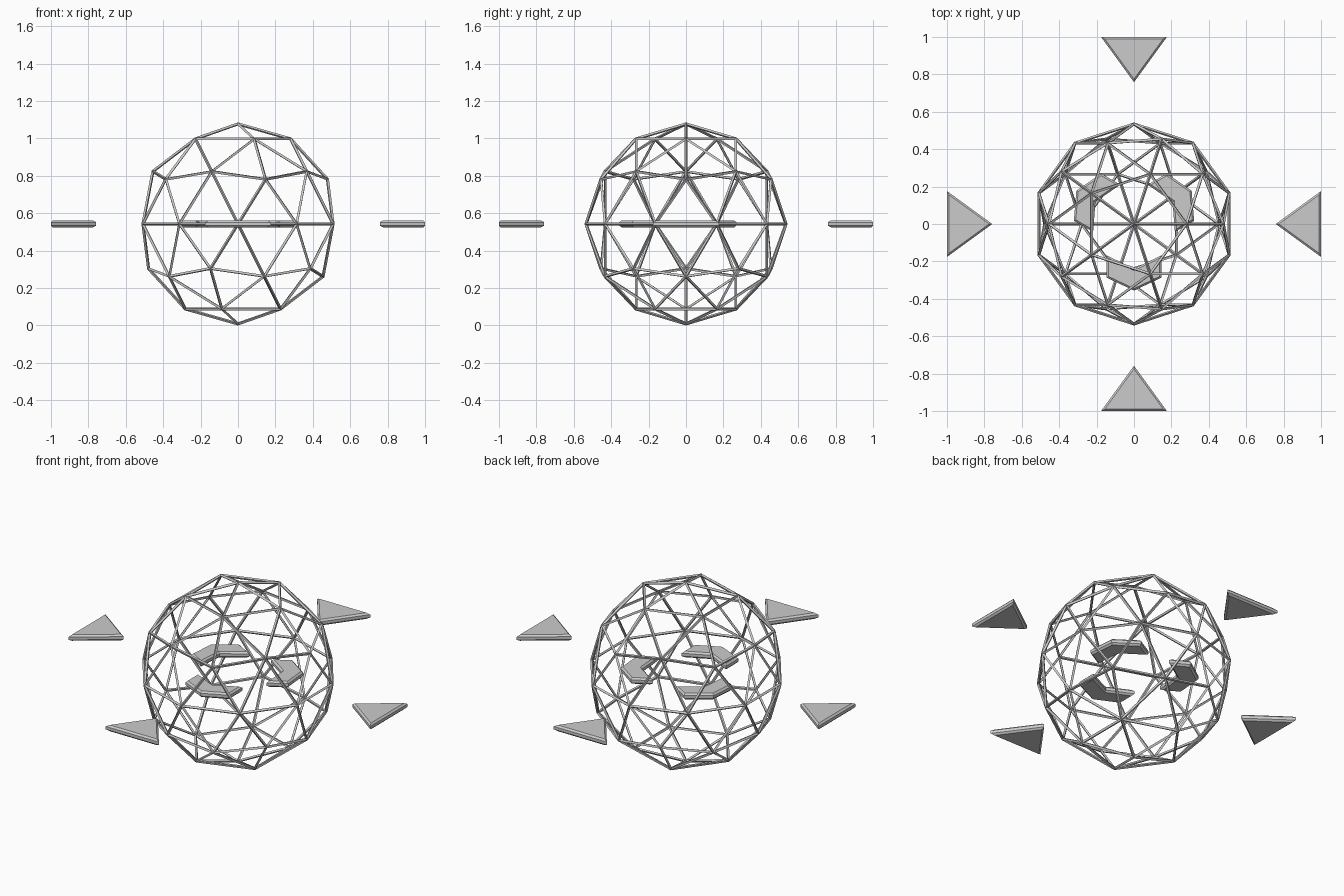
import bpy, bmesh, math
from mathutils import Matrix

if "Cube" in bpy.data.objects:
    bpy.data.objects.remove(bpy.data.objects["Cube"])

ZC = 0.543   # height of the centre plane


def plate(name, points, angle, thickness=0.037, bevel=0.01):
    """Flat chamfered plate from an outline, turned about the vertical axis."""
    bm = bmesh.new()
    face = bm.faces.new([bm.verts.new((x, y, -thickness / 2)) for x, y in points])
    ext = bmesh.ops.extrude_face_region(bm, geom=[face])
    top = [g for g in ext["geom"] if isinstance(g, bmesh.types.BMVert)]
    bmesh.ops.translate(bm, verts=top, vec=(0, 0, thickness))
    bmesh.ops.recalc_face_normals(bm, faces=bm.faces)
    rim = [e for e in bm.edges if abs(e.verts[0].co.z - e.verts[1].co.z) < 1e-5]
    bmesh.ops.bevel(bm, geom=rim, offset=bevel, segments=1, affect='EDGES')
    bm.transform(Matrix.Translation((0, 0, ZC)) @ Matrix.Rotation(angle, 4, 'Z'))
    mesh = bpy.data.meshes.new(name)
    bm.to_mesh(mesh)
    bm.free()
    obj = bpy.data.objects.new(name, mesh)
    bpy.context.collection.objects.link(obj)
    return obj


# Geodesic cage: thin struts along the edges of an icosphere
bpy.ops.mesh.primitive_ico_sphere_add(subdivisions=2, radius=0.5345, location=(0, 0, ZC))
cage = bpy.context.object
cage.name = "geodesic_cage"
wire = cage.modifiers.new("struts", 'WIREFRAME')
wire.thickness = 0.017
wire.offset = 0
wire.use_even_offset = True

# Three chevrons floating inside the cage
chevron = [(-0.146, -0.168), (-0.146, -0.287), (0, -0.356),
           (0.146, -0.287), (0.146, -0.168), (0, -0.238)]
for i in range(3):
    plate(f"inner_chevron_{i + 1}", chevron, i * math.tau / 3)

# Four outer triangles pointing at the cage
arrow = [(-0.176, -1.0), (0.176, -1.0), (0, -0.758)]
for i in range(4):
    plate(f"outer_arrow_{i + 1}", arrow, i * math.tau / 4)
